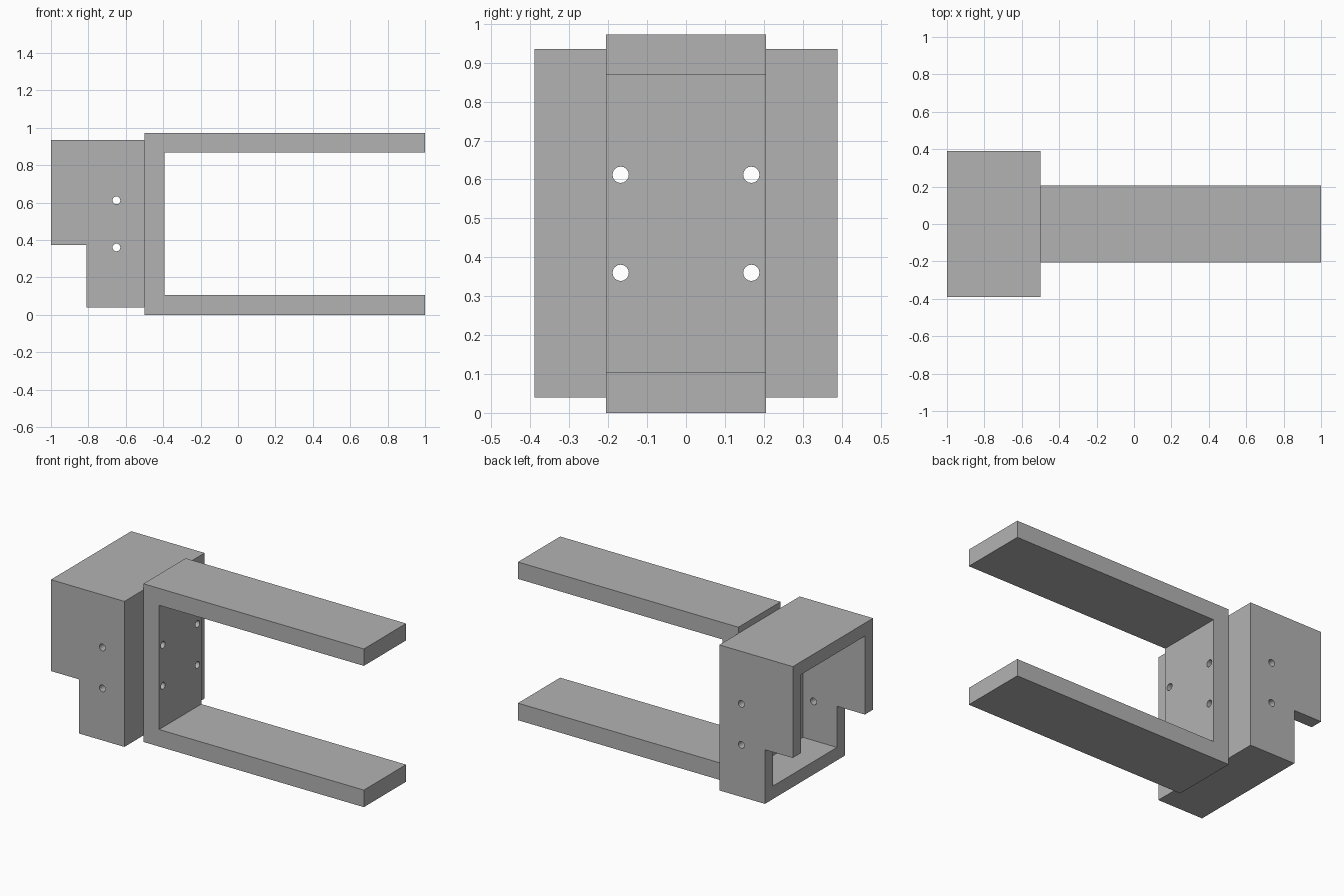
import bpy
import bmesh
from math import pi
from mathutils import Matrix

cube = bpy.data.objects.get("Cube")
if cube:
    bpy.data.objects.remove(cube, do_unlink=True)

# Single grey material
GREY = (0.45, 0.45, 0.45, 1.0)
grey = bpy.data.materials.new("plain grey")
grey.use_nodes = True
grey.diffuse_color = GREY
grey.node_tree.nodes["Principled BSDF"].inputs["Base Color"].default_value = GREY


def finish(name, bm):
    bmesh.ops.recalc_face_normals(bm, faces=bm.faces)
    mesh = bpy.data.meshes.new(name)
    bm.to_mesh(mesh)
    bm.free()
    mesh.materials.append(grey)
    obj = bpy.data.objects.new(name, mesh)
    bpy.context.collection.objects.link(obj)
    return obj


def extrude_profile(name, points, half_width):
    """Extrude an outline in x and z symmetrically along y."""
    bm = bmesh.new()
    face = bm.faces.new([bm.verts.new((x, -half_width, z)) for x, z in points])
    result = bmesh.ops.extrude_face_region(bm, geom=[face])
    moved = [v for v in result["geom"] if isinstance(v, bmesh.types.BMVert)]
    bmesh.ops.translate(bm, verts=moved, vec=(0, 2 * half_width, 0))
    return finish(name, bm)


def rod(name, centre, axis, length):
    """Round cutter for a screw hole along x or y."""
    turn = Matrix.Rotation(pi / 2, 4, "Y" if axis == "x" else "X")
    bm = bmesh.new()
    bmesh.ops.create_cone(bm, cap_ends=True, segments=16, radius1=HOLE_R,
                          radius2=HOLE_R, depth=length,
                          matrix=Matrix.Translation(centre) @ turn)
    return finish(name, bm)


def cut(target, cutter):
    mod = target.modifiers.new("cut", "BOOLEAN")
    mod.operation = "DIFFERENCE"
    mod.solver = "EXACT"
    mod.object = cutter
    cutter.hide_render = True
    bpy.context.view_layer.objects.active = target
    bpy.ops.object.modifier_apply(modifier=mod.name)
    bpy.data.objects.remove(cutter, do_unlink=True)


HOLE_R = 0.021
HOLE_HEIGHTS = (0.36, 0.612)
WALL = 0.08
JOINT = -0.5
BOTTOM, TOP = 0.04, 0.935
HALF = 0.39

# Two-armed fork with its upright mounting plate
fork = extrude_profile("fork_bracket", [
    (JOINT, 0), (1, 0), (1, 0.105), (-0.393, 0.105),
    (-0.393, 0.869), (1, 0.869), (1, 0.973), (JOINT, 0.973)], 0.205)

# Housing with a stepped lower end, hollowed from the open side
housing = extrude_profile("open_housing", [
    (JOINT, BOTTOM), (JOINT, TOP), (-1, TOP),
    (-1, 0.373), (-0.81, 0.373), (-0.81, BOTTOM)], HALF)
cavity = extrude_profile("cavity_cutter", [
    (JOINT - WALL, BOTTOM + WALL), (JOINT - WALL, TOP - WALL),
    (-1.1, TOP - WALL), (-1.1, BOTTOM + WALL)], HALF - WALL)
cut(housing, cavity)

# Screw holes through the mounting plate and through the side walls
for z in HOLE_HEIGHTS:
    for y in (-0.168, 0.168):
        for part in (fork, housing):
            cut(part, rod("plate_hole_cutter", (JOINT, y, z), "x", 0.4))
    cut(housing, rod("side_hole_cutter", (-0.65, 0, z), "y", 1))
